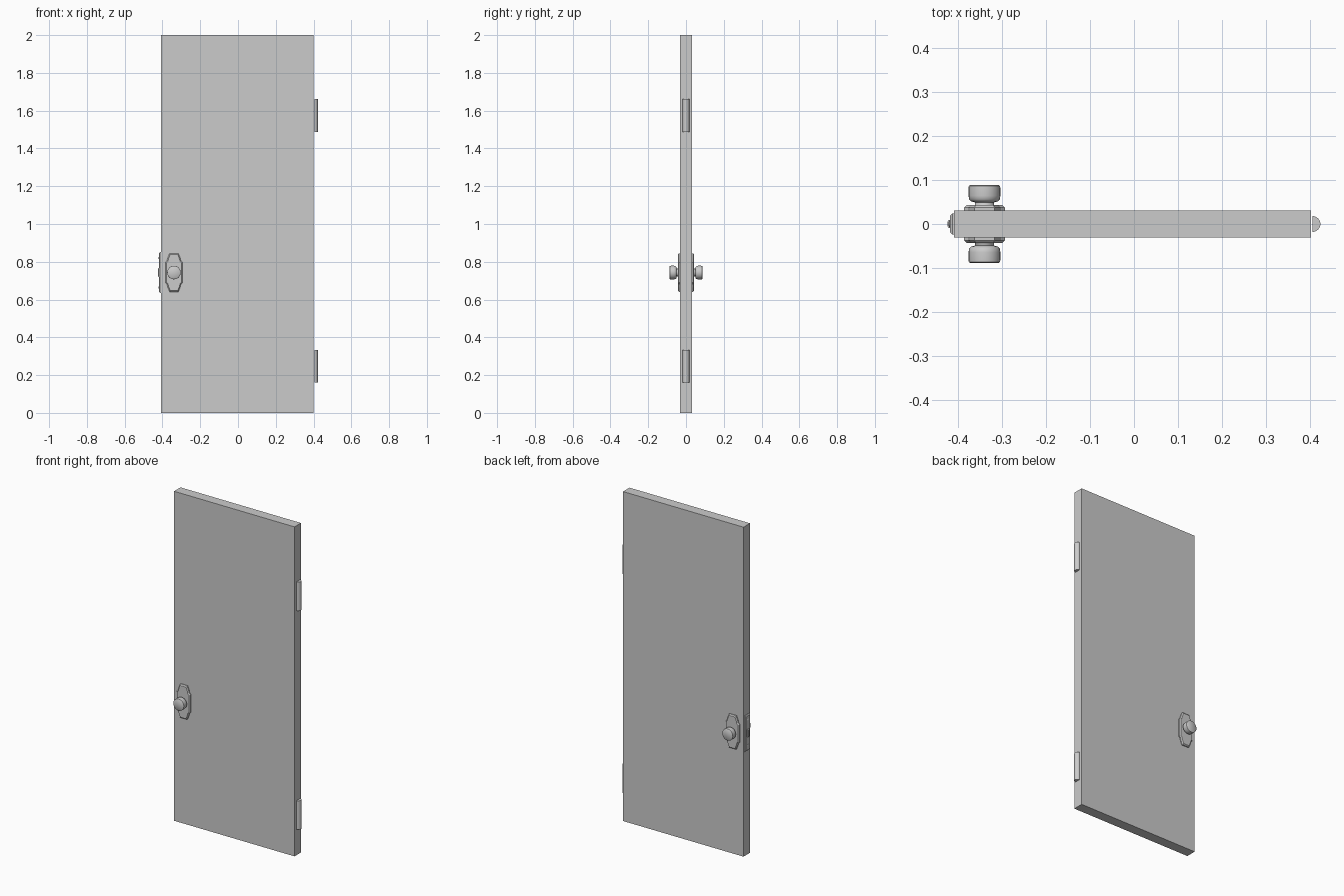
import bpy, bmesh, math

if "Cube" in bpy.data.objects:
    bpy.data.objects.remove(bpy.data.objects["Cube"])

KX, KZ = -0.339, 0.743   # knob axis position on the door


def loft(name, loops, smooth=None):
    """Skin a list of equal-length point loops and cap both ends."""
    bm = bmesh.new()
    rings = [[bm.verts.new(p) for p in loop] for loop in loops]
    n = len(rings[0])
    for a, b in zip(rings, rings[1:]):
        for i in range(n):
            j = (i + 1) % n
            bm.faces.new((a[i], a[j], b[j], b[i]))
    bm.faces.new(rings[0])
    bm.faces.new(rings[-1])
    bmesh.ops.recalc_face_normals(bm, faces=bm.faces)
    me = bpy.data.meshes.new(name)
    bm.to_mesh(me)
    bm.free()
    ob = bpy.data.objects.new(name, me)
    bpy.context.collection.objects.link(ob)
    if smooth:
        bpy.ops.object.select_all(action='DESELECT')
        ob.select_set(True)
        bpy.context.view_layer.objects.active = ob
        bpy.ops.object.shade_smooth_by_angle(angle=math.radians(smooth))
    return ob


def mirror_y(ob):
    m = ob.modifiers.new("both_sides", 'MIRROR')
    m.use_axis = (False, True, False)


def rect_x(x, hy, z0, z1):
    return [(x, -hy, z0), (x, hy, z0), (x, hy, z1), (x, -hy, z1)]


def disc_x(x, r, z, n=10):
    return [(x, r * math.cos(2 * math.pi * i / n), z + r * math.sin(2 * math.pi * i / n))
            for i in range(n)]


# Door slab
loft("door_slab", [rect_x(-0.408, 0.031, 0, 2), rect_x(0.401, 0.031, 0, 2)])

# Escutcheon plates with notched shoulders and a chamfered rim
quarter = [(0.046, 0.054), (0.037, 0.063), (0.033, 0.078), (0.023, 0.102)]
outline = (quarter + [(-x, z) for x, z in reversed(quarter)]
           + [(-x, -z) for x, z in quarter] + [(x, -z) for x, z in reversed(quarter)])


def plate_loop(y, inset):
    sx, sz = 1 - inset / 0.046, 1 - inset / 0.102
    return [(KX + x * sx, y, KZ + z * sz) for x, z in outline]


mirror_y(loft("knob_plate", [plate_loop(-0.030, 0), plate_loop(-0.037, 0),
                             plate_loop(-0.043, 0.006)]))

# Turned knobs, profile as (distance from door centre, radius)
profile = [(0.040, 0.025), (0.043, 0.022), (0.049, 0.021), (0.051, 0.030), (0.056, 0.035),
           (0.064, 0.036), (0.080, 0.036), (0.086, 0.0355), (0.088, 0.033)]
N = 24
knob = loft("door_knob",
            [[(KX + r * math.cos(2 * math.pi * i / N), -y, KZ + r * math.sin(2 * math.pi * i / N))
              for i in range(N)] for y, r in profile], 40)
mirror_y(knob)

# Latch face plate, bolt and screws on the free edge
loft("latch_plate", [rect_x(-0.407, 0.024, 0.635, 0.851), rect_x(-0.412, 0.024, 0.635, 0.851),
                     rect_x(-0.417, 0.019, 0.640, 0.846)])
loft("latch_bolt", [rect_x(-0.415, 0.010, 0.719, 0.767), rect_x(-0.420, 0.009, 0.720, 0.766),
                    rect_x(-0.423, 0.005, 0.722, 0.764)])
for tag, z in (("lower", 0.665), ("upper", 0.821)):
    loft("latch_screw_" + tag, [disc_x(-0.415, 0.008, z), disc_x(-0.418, 0.008, z),
                                disc_x(-0.420, 0.005, z)], 30)

# Half-round hinge barrels on the hung edge
section = [(0.405, -0.018), (0.411, -0.017), (0.418, -0.012), (0.422, -0.005), (0.423, 0),
           (0.422, 0.005), (0.418, 0.012), (0.411, 0.017), (0.405, 0.018)]
for tag, z in (("lower", 0.160), ("upper", 1.488)):
    loft("hinge_" + tag, [[(x, y, h) for x, y in section] for h in (z, z + 0.174)], 40)
